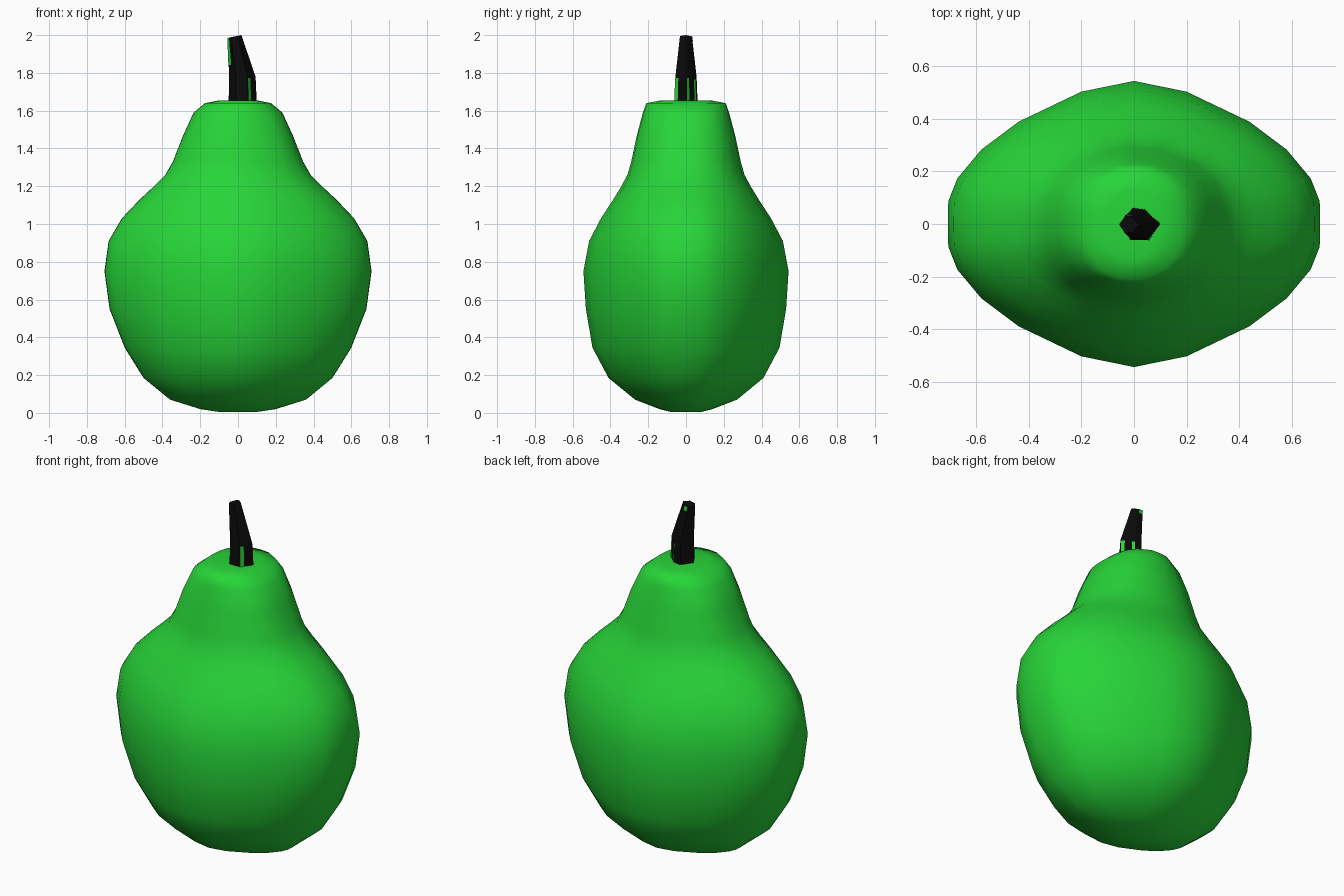
import bpy, bmesh
from mathutils import Vector

cube = bpy.data.objects.get("Cube")
if cube:
    bpy.data.objects.remove(cube, do_unlink=True)


def material(name, color):
    m = bpy.data.materials.new(name)
    m.use_nodes = True
    m.diffuse_color = color
    bsdf = next(n for n in m.node_tree.nodes if n.type == 'BSDF_PRINCIPLED')
    bsdf.inputs["Base Color"].default_value = color
    return m


GREEN = material("fruit green", (0.02, 0.66, 0.04, 1))
BLACK = material("stem black", (0.003, 0.003, 0.003, 1))


def add_object(name, bm, mat):
    mesh = bpy.data.meshes.new(name)
    bm.to_mesh(mesh)
    bm.free()
    mesh.materials.append(mat)
    obj = bpy.data.objects.new(name, mesh)
    bpy.context.collection.objects.link(obj)
    return obj


def loft(rings):
    """Skin closed rings of points, with a cap at each end."""
    bm = bmesh.new()
    loops = [[bm.verts.new(p) for p in ring] for ring in rings]
    n = len(loops[0])
    for a, b in zip(loops, loops[1:]):
        for i in range(n):
            j = (i + 1) % n
            bm.faces.new((a[i], a[j], b[j], b[i]))
    bm.faces.new(loops[0][::-1])
    bm.faces.new(loops[-1])
    return bm


# Fruit body: one quarter of the cross-section, mirrored all round
quarter = [(1, 0), (.997, .16), (.948, .32), (.82, .52), (.62, .715), (.283, .925)]
half = quarter + [(0, 1)] + [(-x, y) for x, y in quarter[:0:-1]]
section = half + [(-x, -y) for x, y in half]

# Height, half width and half depth of each ring
profile = [(.005, .1, .08), (.02, .2, .14), (.07, .36, .27), (.185, .5, .41),
           (.345, .6, .495), (.55, .68, .53), (.75, .707, .543), (.91, .685, .513),
           (1.03, .615, .45), (1.13, .52, .385), (1.195, .45, .345), (1.26, .385, .31),
           (1.33, .345, .29), (1.47, .29, .26), (1.59, .235, .228), (1.64, .175, .21),
           (1.655, .1, .13)]


def body_ring(z, rx, ry):
    # the neck becomes rounder and slightly square
    t = min(max((z - .9) / .5, 0), 1)
    ring = []
    for x, y in section:
        k = (abs(x) ** 2.4 + abs(y) ** 2.4) ** (-1 / 2.4)
        s = 1 + t * (k - 1)
        ring.append((x * s * rx, y * s * ry, z))
    return ring


body = add_object("fruit_body", loft([body_ring(*p) for p in profile]), GREEN)
bpy.context.view_layer.objects.active = body
body.select_set(True)
bpy.ops.object.shade_smooth_by_angle(angle=1.2)
body.select_set(False)

# Stem: six-sided, upright on the left edge and tapering on the other
hexagon = [(1, 0), (.6, .9), (0.3, 1), (0, 0), (.25, -1), (.7, -1)]


def stem_ring(x0, x1, depth, z0, z1):
    return [Vector((x0 + (x1 - x0) * u, depth * v, z0 + (z1 - z0) * u))
            for u, v in hexagon]


stem_rings = [stem_ring(-.05, .1, .062, 1.63, 1.63),
              stem_ring(-.047, .093, .056, 1.78, 1.78),
              stem_ring(-.055, .018, .032, 1.985, 2.0)]
add_object("stem", loft(stem_rings), BLACK)


# Thin green flecks lying on the stem's sides
def fleck(bm, level, side, u_range, v_range):
    low, high = stem_rings[level], stem_rings[level + 1]
    j = (side + 1) % 6
    normal = (low[j] - low[side]).cross(high[side] - low[side]).normalized()
    u0, u1 = u_range
    v0, v1 = v_range
    corners = []
    for u, v in ((u0, v0), (u1, v0), (u1, v1), (u0, v1)):
        p = low[side].lerp(low[j], u).lerp(high[side].lerp(high[j], u), v)
        corners.append(bm.verts.new(p + normal * .002))
    bm.faces.new(corners)


flecks = bmesh.new()
fleck(flecks, 0, 5, (0, .3), (0, .95))
fleck(flecks, 0, 0, (.05, .3), (0, .95))
fleck(flecks, 0, 0, (.8, 1), (0, .9))
fleck(flecks, 1, 3, (0, .5), (.3, 1))
fleck(flecks, 1, 1, (0, 1), (.88, 1))
add_object("stem_flecks", flecks, GREEN)
